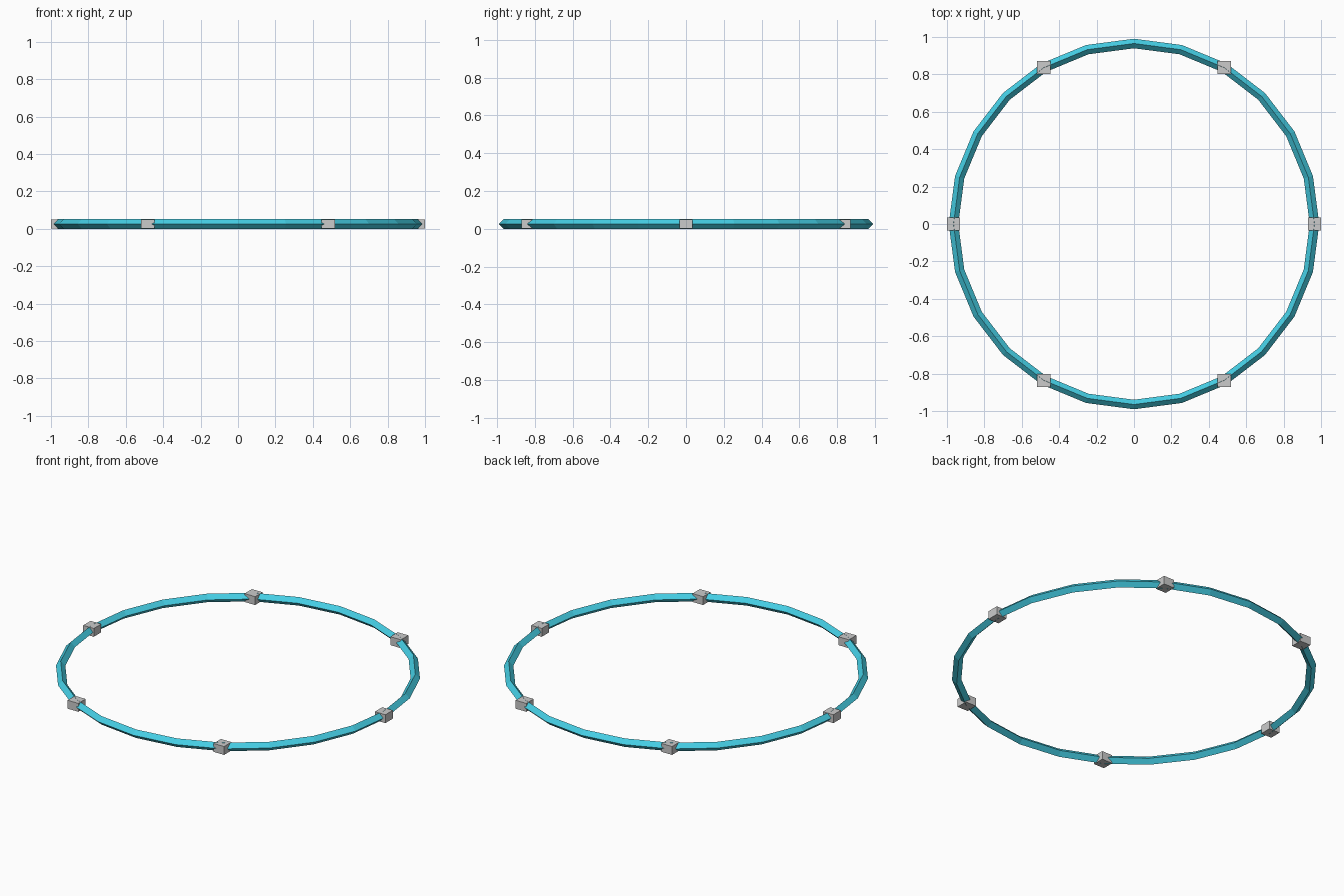
import bpy
from math import cos, sin, radians

if "Cube" in bpy.data.objects:
    bpy.data.objects.remove(bpy.data.objects["Cube"])

R, TUBE = 0.965, 0.0255   # ring radius, tube radius
Z = TUBE


def material(name, rgb):
    m = bpy.data.materials.new(name)
    m.diffuse_color = (*rgb, 1)
    m.use_nodes = True
    m.node_tree.nodes["Principled BSDF"].inputs["Base Color"].default_value = m.diffuse_color
    return m


# Low-poly hoop with a diamond cross-section
bpy.ops.mesh.primitive_torus_add(major_segments=24, minor_segments=4,
                                 major_radius=R, minor_radius=TUBE,
                                 location=(0, 0, Z))
hoop = bpy.context.object
hoop.name = "hoop"
hoop.data.materials.append(material("cyan", (0.06, 0.62, 0.78)))
bpy.ops.object.shade_flat()

# Six square clamps, all aligned to the axes
for i in range(6):
    a = radians(60 * i)
    bpy.ops.mesh.primitive_cube_add(size=1, location=(R * cos(a), R * sin(a), Z))
    clamp = bpy.context.object
    clamp.name = f"clamp_{i + 1}"
    clamp.scale = (0.07, 0.07, 0.05)
